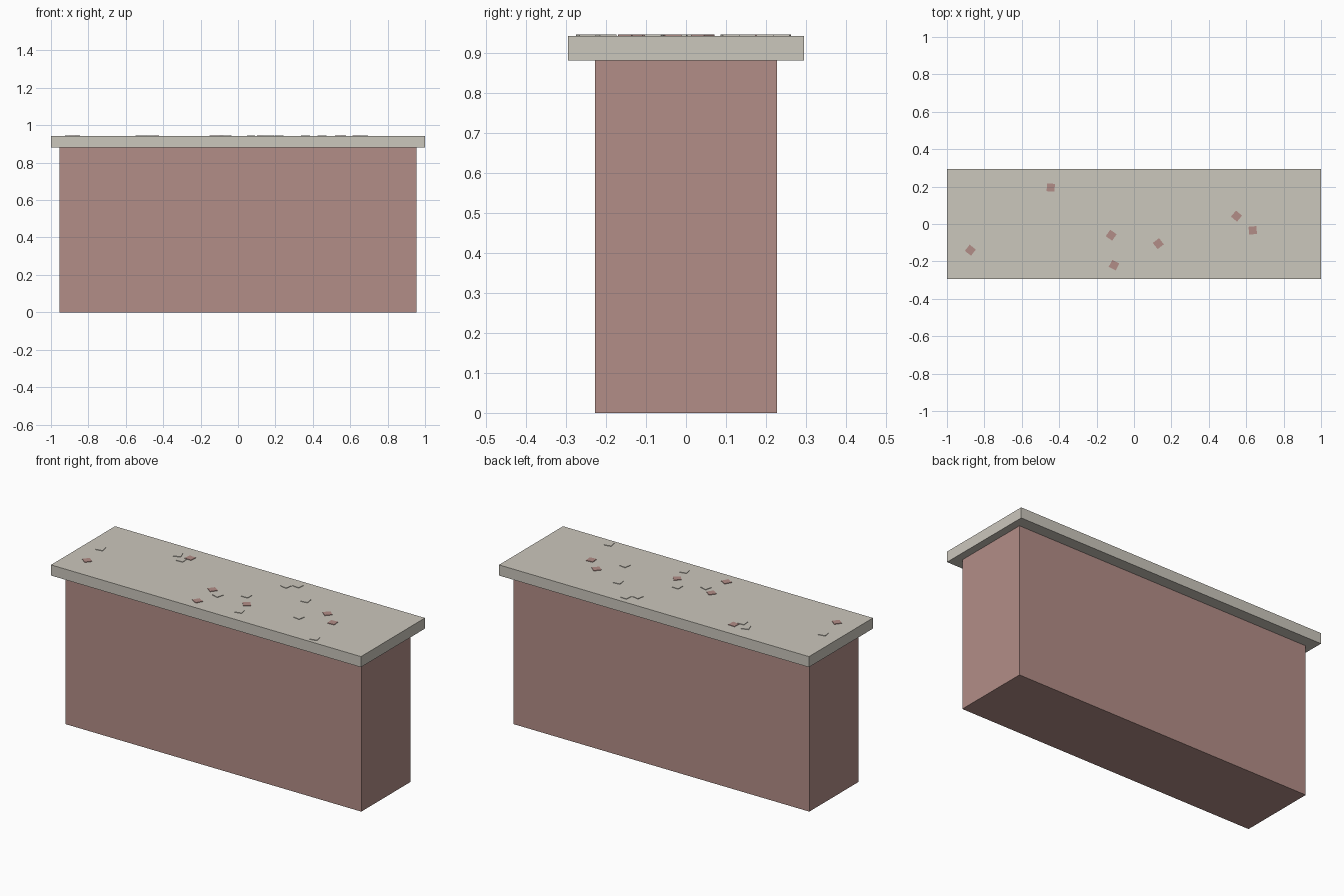
import bpy
from math import radians

old = bpy.data.objects.get("Cube")
if old:
    bpy.data.objects.remove(old, do_unlink=True)


def make_material(name, rgb):
    mat = bpy.data.materials.new(name)
    mat.use_nodes = True
    colour = (*rgb, 1.0)
    mat.diffuse_color = colour
    mat.node_tree.nodes["Principled BSDF"].inputs["Base Color"].default_value = colour
    return mat


def make_box(name, size, location, mat, turn=0):
    bpy.ops.mesh.primitive_cube_add(size=1, location=location, rotation=(0, 0, radians(turn)))
    obj = bpy.context.object
    obj.name = name
    obj.scale = size
    bpy.ops.object.transform_apply(location=False, rotation=False, scale=True)
    obj.data.materials.append(mat)
    return obj


brick = make_material("dusty brick red", (0.45, 0.27, 0.245))
stone = make_material("pale stone grey", (0.60, 0.57, 0.505))

BODY_TOP = 0.88
SLAB_TOP = 0.942

# Solid counter body and overhanging top slab
make_box("counter_body", (1.91, 0.455, BODY_TOP), (0, 0, BODY_TOP / 2), brick)
make_box("counter_top", (2.0, 0.59, SLAB_TOP - BODY_TOP),
         (0, 0, (SLAB_TOP + BODY_TOP) / 2), stone)

# Thin square chips scattered on the slab: x, y, turn in degrees
red_chips = [(-0.875, -0.14, 52), (-0.445, 0.195, -4), (-0.122, -0.06, 55),
             (-0.107, -0.22, -28), (0.13, -0.105, 38), (0.548, 0.042, 50),
             (0.635, -0.034, 5)]
grey_chips = [(-0.90, 0.02, 10), (-0.52, 0.19, 20), (-0.47, 0.15, 5),
              (-0.06, -0.10, -15), (0.07, -0.02, 0), (0.15, -0.20, 15),
              (0.17, 0.20, -10), (0.22, 0.24, -5), (0.36, 0.11, 8),
              (0.45, -0.08, -8), (0.67, -0.25, 12)]

for label, chips, mat in (("red_chip", red_chips, brick), ("grey_chip", grey_chips, stone)):
    for i, (x, y, turn) in enumerate(chips, 1):
        make_box(f"{label}_{i}", (0.042, 0.042, 0.006), (x, y, SLAB_TOP), mat, turn)
